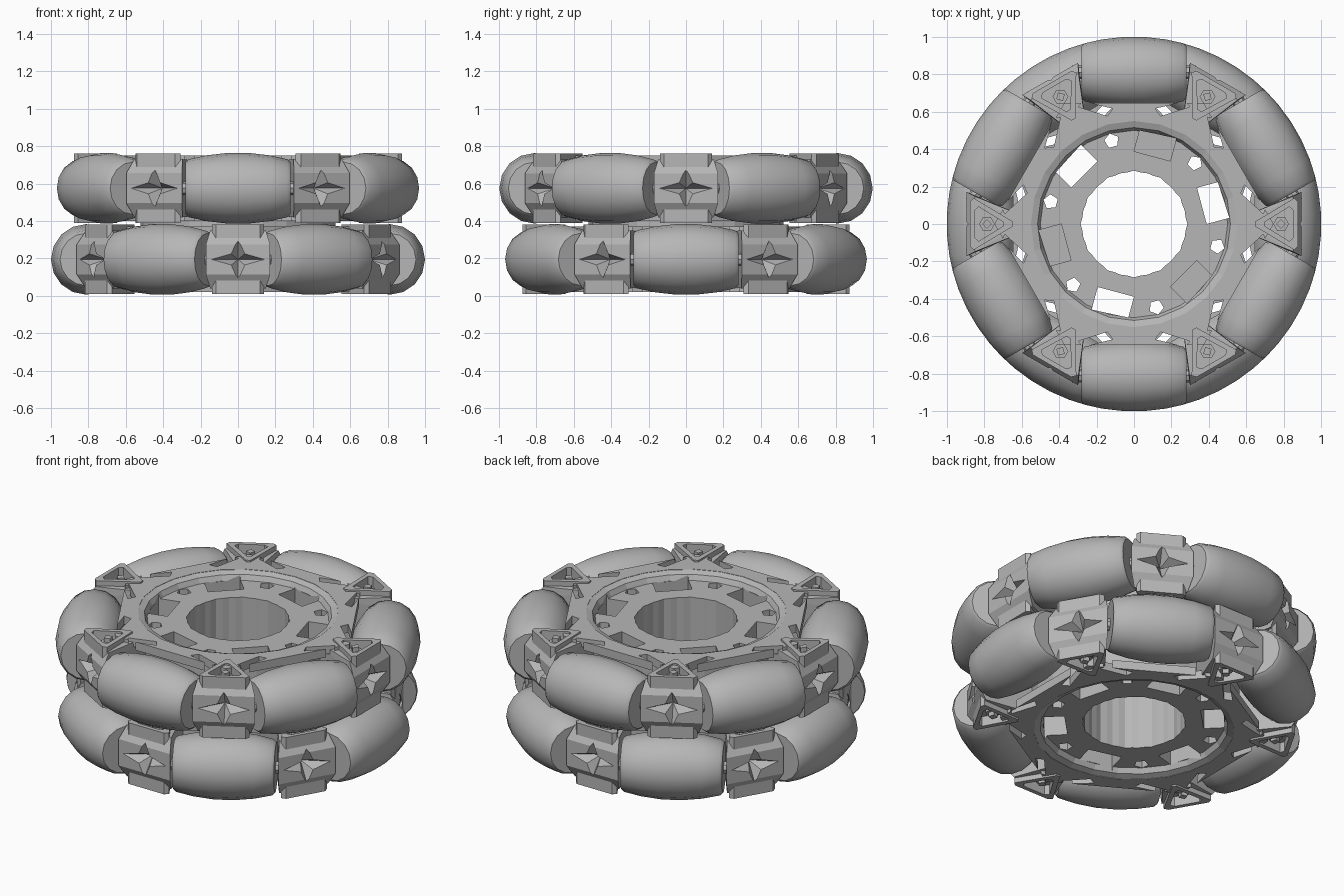
import bpy, bmesh
from math import cos, sin, pi, radians, sqrt
from mathutils import Matrix, Vector

cube = bpy.data.objects.get("Cube")
if cube:
    bpy.data.objects.remove(cube, do_unlink=True)

grey = bpy.data.materials.new("grey plastic")
grey.use_nodes = True
COLOUR = (0.47, 0.47, 0.47, 1)
grey.diffuse_color = COLOUR
grey.node_tree.nodes["Principled BSDF"].inputs["Base Color"].default_value = COLOUR

MID, LOWER, UPPER = 0.385, 0.195, 0.575   # hub and layer centres
AXLE_R, HALF = 0.81, 0.28                 # roller axis radius, half length


def add(name, bm, matrix=Matrix(), helper=False):
    bmesh.ops.recalc_face_normals(bm, faces=bm.faces)
    me = bpy.data.meshes.new(name)
    bm.to_mesh(me)
    bm.free()
    return place(name, me, matrix, helper)


def place(name, me, matrix, helper=False):
    ob = bpy.data.objects.new(name, me)
    bpy.context.collection.objects.link(ob)
    ob.matrix_world = matrix
    if not me.materials:
        me.materials.append(grey)
    ob.hide_render = helper
    if helper:
        ob.hide_set(True)
    return ob


def turn(degrees, z=0):
    return Matrix.Translation((0, 0, z)) @ Matrix.Rotation(radians(degrees), 4, 'Z')


def hull(bm, points):
    verts = [bm.verts.new(p) for p in points]
    bmesh.ops.convex_hull(bm, input=verts)


def prism(bm, outline, z0, z1, matrix=Matrix()):
    """Straight extrusion of a flat outline."""
    low = [bm.verts.new(matrix @ Vector((x, y, z0))) for x, y in outline]
    high = [bm.verts.new(matrix @ Vector((x, y, z1))) for x, y in outline]
    bm.faces.new(low[::-1])
    bm.faces.new(high)
    n = len(low)
    for i in range(n):
        j = (i + 1) % n
        bm.faces.new((low[i], low[j], high[j], high[i]))


def ngon(n, r, start=0, cx=0):
    return [(cx + r * cos(start + 2 * pi * i / n), r * sin(start + 2 * pi * i / n)) for i in range(n)]


def lathe(bm, profile, sides, closed=False):
    """Revolve (radius, height) pairs around z."""
    rings = [[bm.verts.new((x, y, z)) for x, y in ngon(sides, r)] for r, z in profile]
    pairs = list(zip(rings, rings[1:]))
    if closed:
        pairs.append((rings[-1], rings[0]))
    else:
        bm.faces.new(rings[0][::-1])
        bm.faces.new(rings[-1])
    for a, b in pairs:
        for i in range(sides):
            j = (i + 1) % sides
            bm.faces.new((a[i], a[j], b[j], b[i]))


def boolean(ob, tool, operation='DIFFERENCE'):
    mod = ob.modifiers.new(operation.lower(), 'BOOLEAN')
    mod.operation, mod.object, mod.solver = operation, tool, 'EXACT'


def bake(ob):
    """Return the mesh with its modifiers applied, and remove the source."""
    bpy.context.view_layer.update()
    me = bpy.data.meshes.new_from_object(ob.evaluated_get(bpy.context.evaluated_depsgraph_get()))
    bpy.data.objects.remove(ob, do_unlink=True)
    return me


# Hub: one lathed core with sunken faces and a waist between the layers
upper = [(0.28, 0.32), (0.5, 0.32), (0.515, 0.35), (0.555, 0.365),
         (0.58, 0.36), (0.58, 0.04), (0.52, 0.02)]
profile = [(r, MID + z) for r, z in upper] + [(r, MID - z) for r, z in upper[::-1]]
bm = bmesh.new()
lathe(bm, profile[:], 24, closed=True)
hub = add("hub", bm)

bm = bmesh.new()
prism(bm, ngon(12, 0.285), -1, 2)
boolean(hub, add("bore_cutter", bm, helper=True))

# Windows in the hub face: through and blind rectangles, and small holes
bm = bmesh.new()
window = [(0.375, -0.1), (0.5, -0.1), (0.49, 0.1), (0.375, 0.1)]
for k in range(6):
    if k % 2 == 0:
        prism(bm, window, -1, 2, turn(15 + 60 * k))
    else:
        prism(bm, window, 0.5, 2, turn(15 + 60 * k))
        prism(bm, window, -1, 0.27, turn(15 + 60 * k))
    prism(bm, ngon(5, 0.04, cx=0.46), -1, 2, turn(45 + 60 * k))
boolean(hub, add("window_cutter", bm, helper=True))

# Spider plate: hexagon with a round opening and slots beside each bracket
bm = bmesh.new()
prism(bm, ngon(6, 0.745), -0.025, 0.025)
spider = add("spider_plate", bm)
bm = bmesh.new()
prism(bm, ngon(24, 0.55), -1, 1)
spider_bore = add("spider_bore_cutter", bm, helper=True)
boolean(spider, spider_bore)
bm = bmesh.new()
for k in range(6):
    for s in (1, -1):
        slot = [(0.57, 0.165), (0.69, 0.055), (0.705, 0.09), (0.59, 0.21)]
        prism(bm, [(x, s * y) for x, y in slot], -1, 1, turn(60 * k))
boolean(spider, add("slot_cutter", bm, helper=True))
spider_mesh = bake(spider)

# Bracket body: wedge between neighbouring roller ends
bm = bmesh.new()
hull(bm, [(r, s * w, t * z) for r, w, z in
          ((0.56, 0.03, 0.15), (0.67, 0.045, 0.155), (0.85, 0.148, 0.155),
           (0.895, 0.172, 0.08)) for s in (1, -1) for t in (1, -1)])
bracket = add("bracket", bm)


def triangle(inner, outer, half):
    return [(inner, -0.012), (outer - 0.02, -half), (outer, -half + 0.02),
            (outer, half - 0.02), (outer - 0.02, half), (inner, 0.012)]


bm = bmesh.new()
prism(bm, triangle(0.645, 0.875, 0.138), -0.185, 0.185)
boolean(bracket, add("frame_helper", bm, helper=True), 'UNION')
# Triangular pockets above and below
bm = bmesh.new()
for z0, z1 in ((0.125, 0.3), (-0.3, -0.125)):
    prism(bm, triangle(0.7, 0.85, 0.092), z0, z1)
boolean(bracket, add("pocket_cutter", bm, helper=True))
# Star shaped dent in the outer face
bm = bmesh.new()
star = []
for i in range(8):
    a = i * pi / 4
    wide, tall = (0.06, 0.05) if i % 2 else (0.165, 0.13)
    star.append(bm.verts.new((0.91, wide * cos(a), tall * sin(a))))
tip = bm.verts.new((0.81, 0, 0))
bm.faces.new(star)
for i in range(8):
    bm.faces.new((star[i], star[(i + 1) % 8], tip))
boolean(bracket, add("dent_cutter", bm, helper=True))
bracket_mesh = bake(bracket)

# Bolt pair sitting in the pockets
bm = bmesh.new()
for s in (1, -1):
    prism(bm, ngon(6, 0.042, cx=0.785), *sorted((s * 0.12, s * 0.15)))
    prism(bm, ngon(4, 0.026, cx=0.785), *sorted((s * 0.14, s * 0.175)))
bolt_mesh = bake(add("bolts", bm))

# Barrel roller whose outer edge follows the wheel rim, with its axle
bm = bmesh.new()
steps = [-1, -0.94, -0.6, -0.2, 0.2, 0.6, 0.94, 1]
barrel = [(sqrt(1 - (HALF * t) ** 2) - AXLE_R, HALF * t) for t in steps]
barrel[0] = barrel[-1] = (0.14, 0)
barrel[0], barrel[-1] = (0.14, -HALF), (0.14, HALF)
lathe(bm, barrel, 16)
lathe(bm, [(0.035, -0.33), (0.035, 0.33)], 8)
bm.transform(Matrix.Translation((AXLE_R, 0, 0)) @ Matrix.Rotation(pi / 2, 4, 'X'))
roller = add("roller", bm)
bpy.context.view_layer.objects.active = roller
roller.select_set(True)
bpy.ops.object.shade_smooth_by_angle(angle=radians(30))
roller_mesh = roller.data
bpy.data.objects.remove(roller, do_unlink=True)

# Two layers, the lower one turned by half a step
for layer, z, offset in (("lower", LOWER, 30), ("upper", UPPER, 0)):
    for s in (1, -1):
        place(layer + "_spider_plate", spider_mesh, turn(offset, z + s * 0.15))
    for k in range(6):
        place(layer + "_bracket", bracket_mesh, turn(offset + 60 * k, z))
        place(layer + "_bolts", bolt_mesh, turn(offset + 60 * k, z))
        place(layer + "_roller", roller_mesh, turn(offset + 30 + 60 * k, z))
